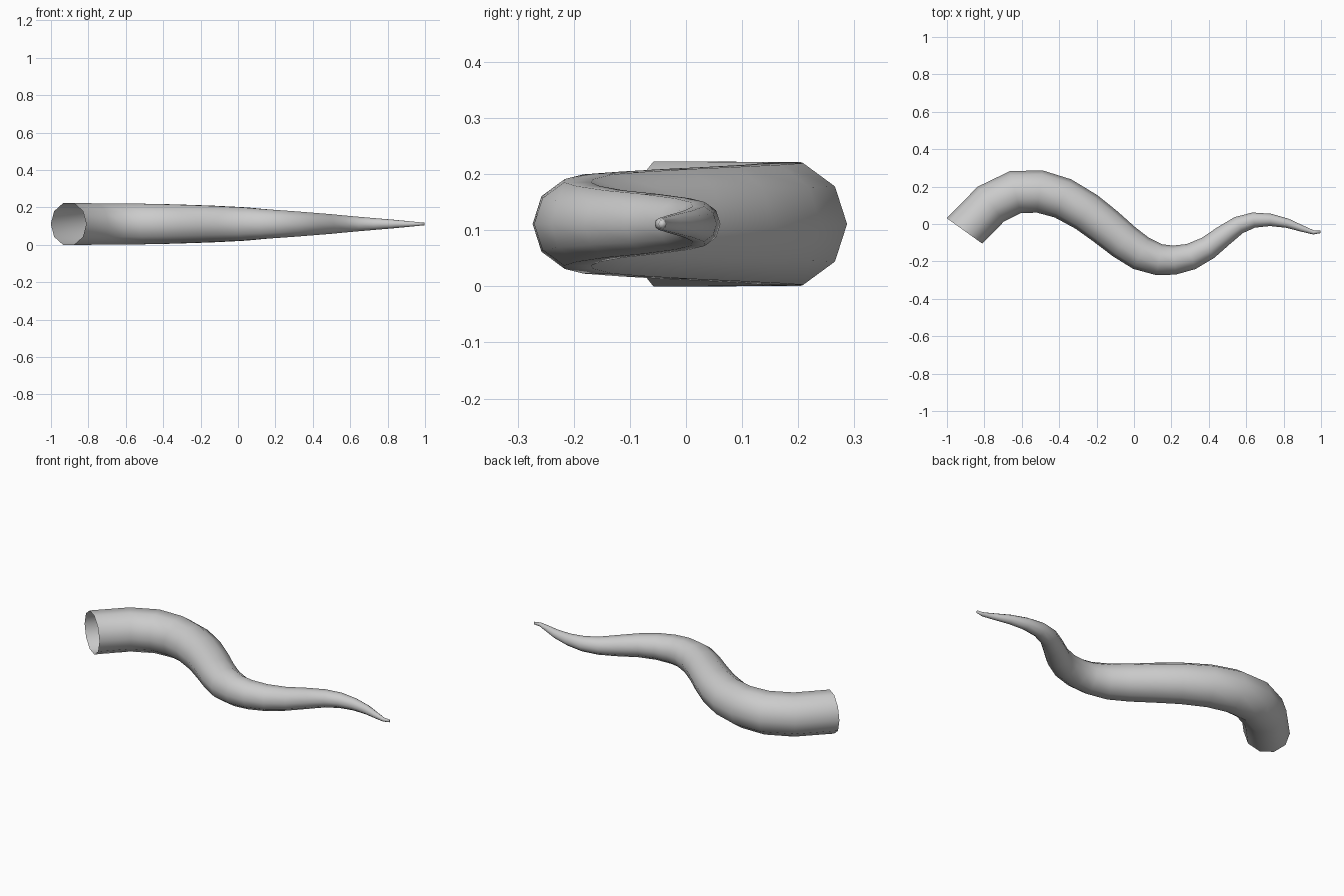
import bpy, bmesh, math
from mathutils import Vector

if "Cube" in bpy.data.objects:
    bpy.data.objects.remove(bpy.data.objects["Cube"])

# Centreline of the tentacle: x, y, radius
PATH = [
    (-0.906, -0.037, 0.117), (-0.765, 0.107, 0.1165), (-0.635, 0.170, 0.116),
    (-0.505, 0.174, 0.114), (-0.380, 0.137, 0.111), (-0.255, 0.065, 0.107),
    (-0.150, -0.015, 0.103), (-0.053, -0.095, 0.098), (0.038, -0.157, 0.093),
    (0.135, -0.191, 0.084), (0.215, -0.193, 0.078), (0.305, -0.174, 0.071),
    (0.395, -0.128, 0.063), (0.480, -0.062, 0.056), (0.560, -0.006, 0.048),
    (0.640, 0.021, 0.041), (0.730, 0.022, 0.033), (0.820, 0.004, 0.025),
    (0.900, -0.025, 0.017), (0.960, -0.045, 0.011), (0.997, -0.042, 0.007),
]
SIDES = 10
BASE_Z = 0.111
START_DIR = Vector((0.58, 0.81, 0))

pts = [Vector((x, y, BASE_Z)) for x, y, r in PATH]
bm = bmesh.new()

# Decagonal rings swept along the path
rings = []
for i, p in enumerate(pts):
    t = START_DIR if i == 0 else pts[min(i + 1, len(pts) - 1)] - pts[i - 1]
    t = t.normalized()
    side = Vector((-t.y, t.x, 0))
    r = PATH[i][2]
    ring = []
    for k in range(SIDES):
        a = 2 * math.pi * k / SIDES
        ring.append(bm.verts.new(p + side * r * math.cos(a) + Vector((0, 0, r * math.sin(a)))))
    rings.append(ring)

# Skin, open at the thick end and closed at the tip
for a, b in zip(rings, rings[1:]):
    for k in range(SIDES):
        n = (k + 1) % SIDES
        bm.faces.new((a[k], a[n], b[n], b[k]))
bm.faces.new(rings[-1])
bmesh.ops.recalc_face_normals(bm, faces=bm.faces)
if sum(f.normal.dot(f.calc_center_median() - pts[2]) for f in bm.faces if f.calc_center_median().x > 0.99) < 0:
    bmesh.ops.reverse_faces(bm, faces=bm.faces)
for f in bm.faces:
    f.smooth = True

mesh = bpy.data.meshes.new("tentacle")
bm.to_mesh(mesh)
bm.free()
bpy.context.collection.objects.link(bpy.data.objects.new("tentacle", mesh))
